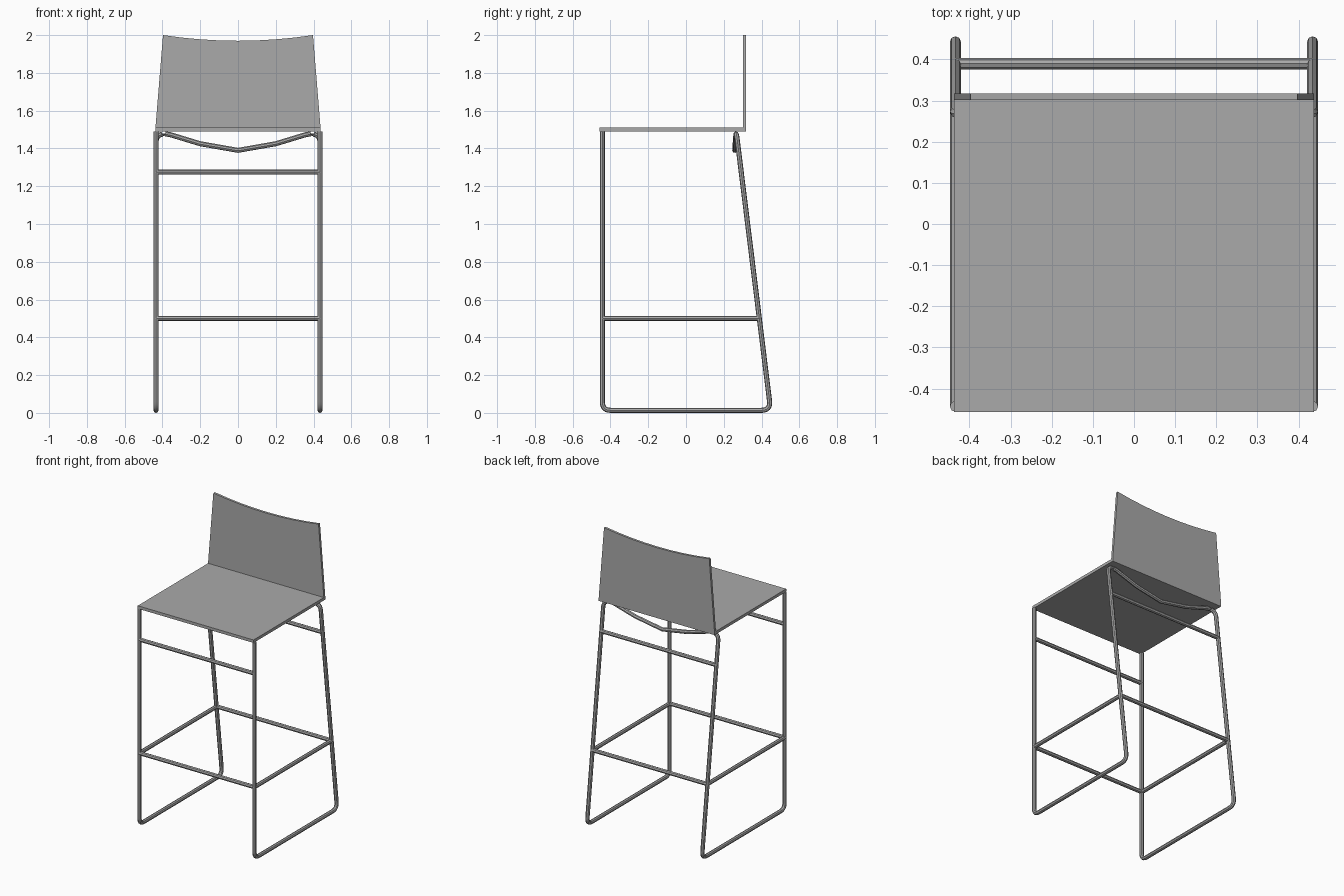
import bpy
import bmesh
from mathutils import Vector

if "Cube" in bpy.data.objects:
    bpy.data.objects.remove(bpy.data.objects["Cube"], do_unlink=True)

grey = bpy.data.materials.new("mid grey")
grey.use_nodes = True
GREY = (0.4, 0.4, 0.4, 1)
grey.diffuse_color = GREY
grey.node_tree.nodes["Principled BSDF"].inputs["Base Color"].default_value = GREY

R = 0.0135          # tube radius
LEG_X = 0.434       # side frame centre line
FRONT_Y = -0.443
SEAT_Z = 1.49       # underside of the seat


def rear_y(z):
    """Centre line of the sloping rear leg."""
    return 0.452 - 0.125 * z


def fillet(points, radii, steps=6):
    """Round the corners of a path."""
    pts = [Vector(p) for p in points]
    out = [pts[0]]
    for a, b, c, r in zip(pts, pts[1:], pts[2:], radii):
        if r == 0:
            out.append(b)
            continue
        p = b + (a - b).normalized() * r
        q = b + (c - b).normalized() * r
        for i in range(steps + 1):
            t = i / steps
            out.append(p * (1 - t) ** 2 + b * 2 * t * (1 - t) + q * t * t)
    return out + [pts[-1]]


def tube(name, points, radius=R):
    curve = bpy.data.curves.new(name, "CURVE")
    curve.dimensions = "3D"
    curve.bevel_depth = radius
    curve.bevel_resolution = 2
    curve.use_fill_caps = True
    spline = curve.splines.new("POLY")
    spline.points.add(len(points) - 1)
    for sp, p in zip(spline.points, points):
        sp.co = (*p, 1)
    curve.materials.append(grey)
    obj = bpy.data.objects.new(name, curve)
    bpy.context.collection.objects.link(obj)
    bpy.ops.object.select_all(action="DESELECT")
    obj.select_set(True)
    bpy.context.view_layer.objects.active = obj
    bpy.ops.object.convert(target="MESH")
    bpy.ops.object.shade_smooth_by_angle()


def slab(name, outline, offset):
    """Extrude a flat outline by an offset."""
    bm = bmesh.new()
    face = bm.faces.new([bm.verts.new(p) for p in outline])
    new = bmesh.ops.extrude_face_region(bm, geom=[face])["geom"]
    bmesh.ops.translate(bm, vec=offset,
                        verts=[v for v in new if isinstance(v, bmesh.types.BMVert)])
    bmesh.ops.recalc_face_normals(bm, faces=bm.faces)
    mesh = bpy.data.meshes.new(name)
    bm.to_mesh(mesh)
    bm.free()
    mesh.materials.append(grey)
    bpy.context.collection.objects.link(bpy.data.objects.new(name, mesh))


# Continuous frame: front leg, floor runner, rear leg, sagging bar, mirrored
top_z = SEAT_Z - R
half = fillet(
    [(LEG_X, FRONT_Y, SEAT_Z), (LEG_X, FRONT_Y, R), (LEG_X, rear_y(R) - 0.002, R),
     (LEG_X, rear_y(top_z), top_z), (0.37, 0.264, top_z),
     (0.2, 0.26, 1.425), (0, 0.258, 1.39)],
    [0.045, 0.05, 0.045, 0.02, 0])
mirrored = [Vector((-p.x, p.y, p.z)) for p in reversed(half[:-1])]
tube("leg_frame", half + mirrored)

# Cross rails joining left and right legs
for name, y, z in (("front_upper_rail", FRONT_Y, 1.275),
                   ("rear_upper_rail", rear_y(1.275), 1.275),
                   ("front_footrest", FRONT_Y, 0.5),
                   ("rear_lower_rail", rear_y(0.5), 0.5)):
    tube(name, [(-LEG_X, y, z), (LEG_X, y, z)])

# Side rails joining front and rear legs
for name, x in (("left_side_rail", LEG_X), ("right_side_rail", -LEG_X)):
    tube(name, [(x, FRONT_Y, 0.5), (x, rear_y(0.5), 0.5)])

# Flat seat
W = 0.437
slab("seat", [(-W, -0.457, SEAT_Z), (W, -0.457, SEAT_Z),
              (W, 0.317, SEAT_Z), (-W, 0.317, SEAT_Z)], (0, 0, 0.02))

# Tapered backrest with a dished top edge
T = 0.397
top_edge = [(T * k / 4, 0.301, 1.97 + 0.03 * (k / 4) ** 2) for k in range(4, -5, -1)]
slab("backrest", [(-W, 0.301, SEAT_Z + 0.02), (W, 0.301, SEAT_Z + 0.02)] + top_edge,
     (0, 0.016, 0))
